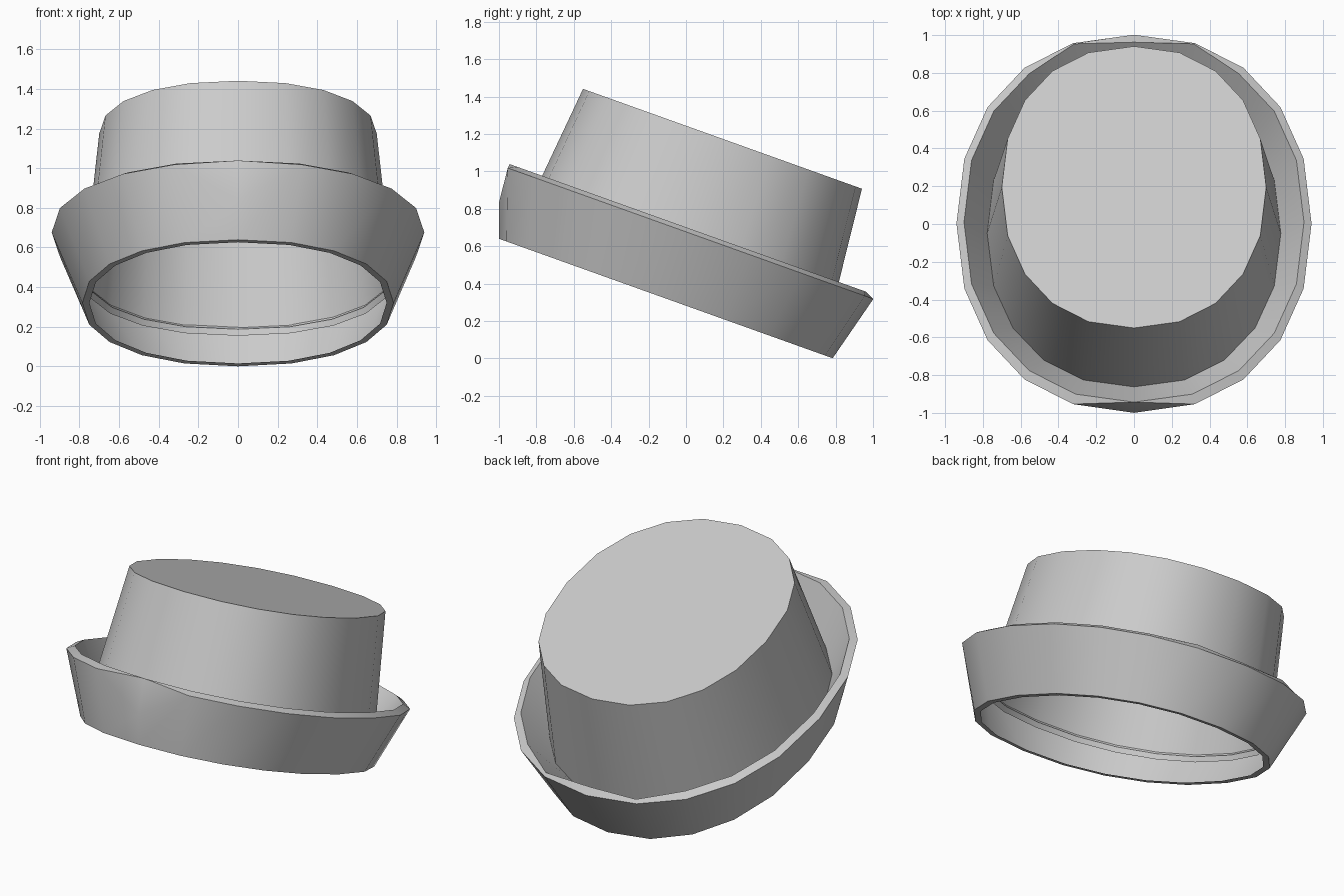
import bpy, bmesh, math

if "Cube" in bpy.data.objects:
    bpy.data.objects.remove(bpy.data.objects["Cube"])

SIDES = 20
TILT = math.radians(-19.7)
FRONT, BACK = 15, 5  # ring indices of the front and back corners


def squash(v):
    # slightly squared oval (superellipse, exponent 2.2)
    return math.copysign(abs(v) ** (2 / 2.2), v) if abs(v) > 1e-9 else 0.0


def add_ring(bm, rx, ry, cy, z):
    angles = [2 * math.pi * i / SIDES for i in range(SIDES)]
    return [bm.verts.new((rx * squash(math.cos(a)), cy + ry * squash(math.sin(a)), z))
            for a in angles]


def build(name, profile, cap_end, edit=None):
    """Skin a stack of oval rings (rx, ry, centre y, height), cap the top and tilt it."""
    bm = bmesh.new()
    rings = [add_ring(bm, *p) for p in profile]
    for a, b in zip(rings, rings[1:]):
        for i in range(SIDES):
            j = (i + 1) % SIDES
            bm.faces.new((a[i], a[j], b[j], b[i]))
    if cap_end:
        bm.faces.new(rings[-1])
    if edit:
        edit(bm, rings)
    mesh = bpy.data.meshes.new(name)
    bm.to_mesh(mesh)
    bm.free()
    obj = bpy.data.objects.new(name, mesh)
    bpy.context.collection.objects.link(obj)
    obj.rotation_euler.x = TILT
    bpy.context.view_layer.objects.active = obj
    obj.select_set(True)
    bpy.ops.object.shade_smooth_by_angle(angle=math.radians(30))
    obj.select_set(False)
    return obj


def shape_lip(bm, rings):
    outer, inner = rings[2], rings[3]
    # the front corner of the outer lip is pulled down into the wall
    inner[FRONT].co.y = -1.238
    for side in (FRONT - 1, FRONT + 1):
        bmesh.ops.connect_verts(bm, verts=[outer[side], inner[FRONT]])
    outer[FRONT].co = (0, -1.222, 0.448)
    # the lip narrows to almost nothing either side of the back corner
    for side in (BACK - 1, BACK + 1):
        o = outer[side].co
        inner[side].co = (o.x * 0.98, o.y - 0.012, inner[side].co.z)


# upturned brim: bottom edge, flared wall, lip and inner wall down to the crown
build("hat_brim", [
    (0.75, 0.907, -0.209, 0.266),
    (0.785, 0.947, -0.209, 0.265),
    (0.94, 1.062, -0.226, 0.637),
    (0.90, 1.012, -0.226, 0.66),
    (0.77, 0.855, -0.21, 0.43),
], False, shape_lip)

# hollow tapered crown with a flat top
build("hat_crown", [
    (0.782, 0.868, -0.21, 0.40),
    (0.70, 0.792, -0.212, 1.171),
], True)
